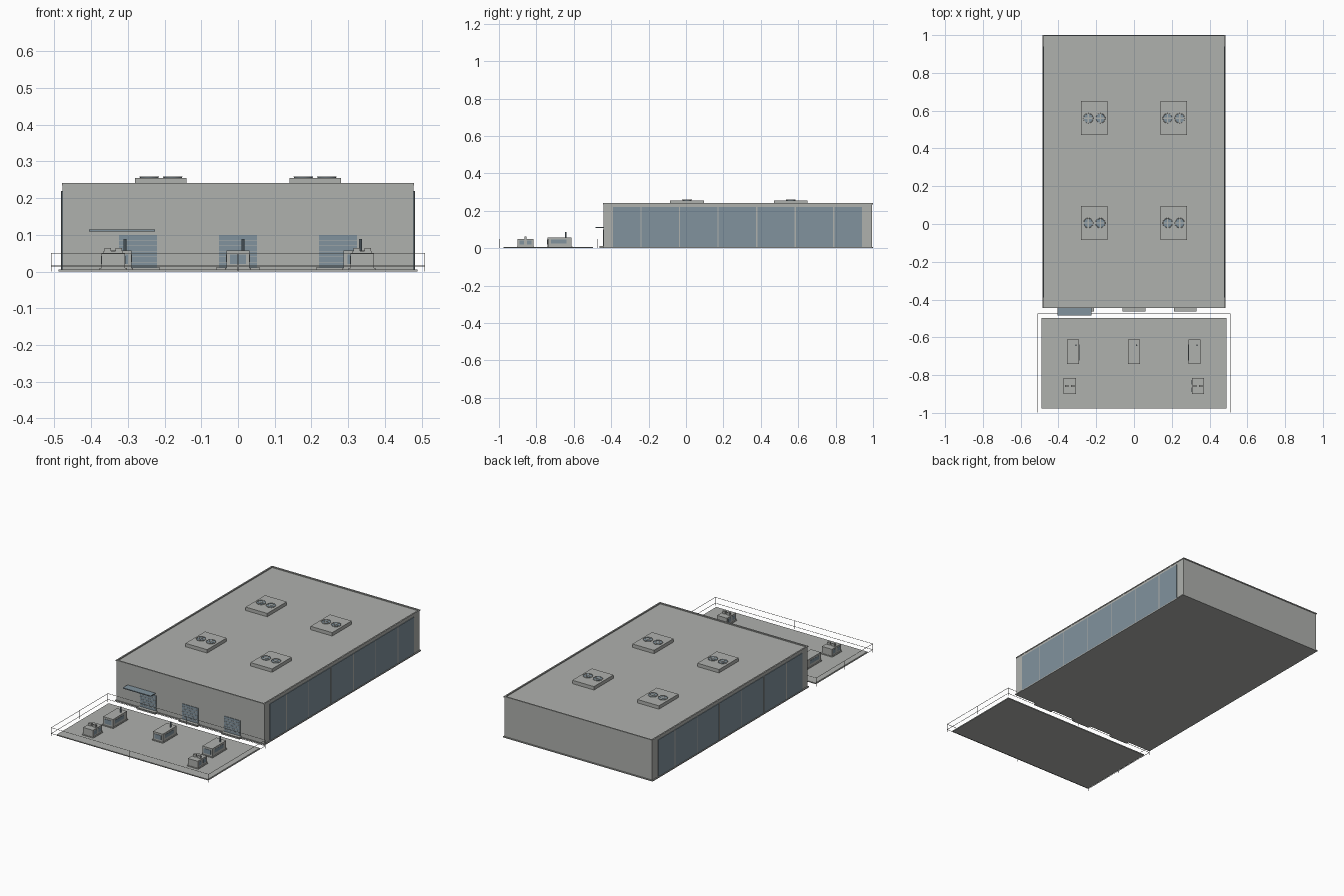
import bpy, math
from mathutils import Vector

old = bpy.data.objects.get("Cube")
if old:
    bpy.data.objects.remove(old, do_unlink=True)


def material(name, rgb):
    m = bpy.data.materials.new(name)
    m.use_nodes = True
    col = (*rgb, 1)
    m.diffuse_color = col
    m.node_tree.nodes["Principled BSDF"].inputs["Base Color"].default_value = col
    return m


GREY = material("concrete grey", (0.43, 0.44, 0.42))
BLUE = material("glass blue", (0.22, 0.29, 0.34))


def box(name, x, y, z, mat=GREY):
    """Box from (min, max) ranges along each axis."""
    corners = [(a, b, c) for a in x for b in y for c in z]
    faces = [(0, 1, 3, 2), (4, 6, 7, 5), (0, 4, 5, 1),
             (2, 3, 7, 6), (0, 2, 6, 4), (1, 5, 7, 3)]
    mesh = bpy.data.meshes.new(name)
    mesh.from_pydata(corners, [], faces)
    mesh.materials.append(mat)
    ob = bpy.data.objects.new(name, mesh)
    bpy.context.collection.objects.link(ob)
    return ob


def around(c, half):
    return (c - half, c + half)


def cylinder(name, x, y, z, r, mat, sides=16):
    bpy.ops.mesh.primitive_cylinder_add(
        vertices=sides, radius=r, depth=z[1] - z[0], location=(x, y, sum(z) / 2))
    ob = bpy.context.object
    ob.name = name
    ob.data.materials.append(mat)
    bpy.ops.object.shade_smooth_by_angle()
    return ob


def fan(name, x, y, z, r):
    """Round blue fan with a raised rim and a grey cross guard."""
    cylinder(name + "_housing", x, y, (z, z + 0.003), r, BLUE)
    bpy.ops.mesh.primitive_torus_add(
        major_radius=r, minor_radius=r * 0.07, major_segments=20,
        minor_segments=6, location=(x, y, z + 0.003))
    rim = bpy.context.object
    rim.name = name + "_rim"
    rim.data.materials.append(GREY)
    w = r * 0.12
    top = (z + 0.003, z + 0.0045)
    box(name + "_guard_x", around(x, r), around(y, w), top)
    box(name + "_guard_y", around(x, w), around(y, r), top)


# Main hall: plinth, walls and low parapet
front, back, side = -0.44, 0.995, 0.478
box("plinth", around(0, 0.484), (front - 0.004, 1.0), (0, 0.006))
box("hall", around(0, side), (front, back), (0.006, 0.235))
rim = (0.235, 0.241)
for s in (-1, 1):
    box("parapet_side", around(s * (side - 0.002), 0.004), (front - 0.002, back + 0.002), rim)
for y in (front, back):
    box("parapet_end", around(0, side + 0.002), around(y, 0.004), rim)

# Long glazed sides with slim mullions
for s in (-1, 1):
    box("side_glazing", around(s * side, 0.003), (-0.39, 0.94), (0.006, 0.22), BLUE)
    for i in range(6):
        box("mullion", around(s * side, 0.004), around(-0.24 + 0.206 * i, 0.003), (0.006, 0.22))

# Roof units, each with two fans
for x in (-0.21, 0.21):
    for y in (0.005, 0.56):
        box("roof_unit", around(x, 0.07), around(y, 0.09), (0.235, 0.255))
        for dx in (-0.032, 0.032):
            fan("roof_fan", x + dx, y, 0.255, 0.025)

# Front shutters with slat lines and steps
for x in (-0.272, 0, 0.272):
    box("shutter", around(x, 0.052), (front - 0.003, front), (0.01, 0.1), BLUE)
    for i in range(1, 6):
        box("shutter_slat", around(x, 0.052), (front - 0.004, front),
            around(0.01 + 0.015 * i, 0.001))
    box("door_step", around(x, 0.06), (front - 0.022, front), (0, 0.011))

# Entrance canopy
box("canopy", (-0.406, -0.226), (-0.484, front), (0.109, 0.114), BLUE)

# Service yard slab
box("yard_slab", around(0, 0.489), (-0.977, -0.497), (0, 0.006))

# Generators with louvres and exhaust pipe
for x in (-0.322, 0, 0.32):
    box("generator_base", around(x, 0.036), around(-0.676, 0.068), (0.006, 0.01))
    box("generator", around(x, 0.032), around(-0.676, 0.064), (0.01, 0.057))
    box("side_louvre", around(x, 0.033), around(-0.68, 0.042), (0.026, 0.046), BLUE)
    box("front_louvre", around(x, 0.022), (-0.742, -0.739), (0.02, 0.046), BLUE)
    cylinder("exhaust_pipe", x + 0.014, -0.642, (0.057, 0.088), 0.004, BLUE, 10)

# Small cooling units with paired top vents
for x in (-0.34, 0.338):
    box("cooler_base", around(x, 0.037), around(-0.858, 0.045), (0.006, 0.01))
    box("cooler", around(x, 0.032), around(-0.858, 0.042), (0.01, 0.05))
    for dx in (-0.015, 0.015):
        box("cooler_vent", around(x + dx, 0.009), around(-0.858, 0.006), (0.05, 0.064))
    box("cooler_bar", around(x, 0.026), around(-0.858, 0.003), (0.05, 0.056))
    for s in (-1, 1):
        for dy in (-0.02, 0.02):
            box("cooler_louvre", around(x + s * 0.032, 0.001), around(-0.858 + dy, 0.012),
                (0.02, 0.042), BLUE)

# Thin wire fence around the yard
fx, near, far, wire = 0.509, -0.998, -0.475, 0.0008
for z in (0.015, 0.049):
    for y in (near, far):
        box("fence_rail", around(0, fx), around(y, wire), around(z, wire))
    for s in (-1, 1):
        box("fence_rail_side", around(s * fx, wire), (near, far), around(z, wire))
for x in (-fx, 0, fx):
    for y in (near, (near + far) / 2, far):
        if x or y in (near, far):
            box("fence_post", around(x, wire), around(y, wire), (0, 0.05))
